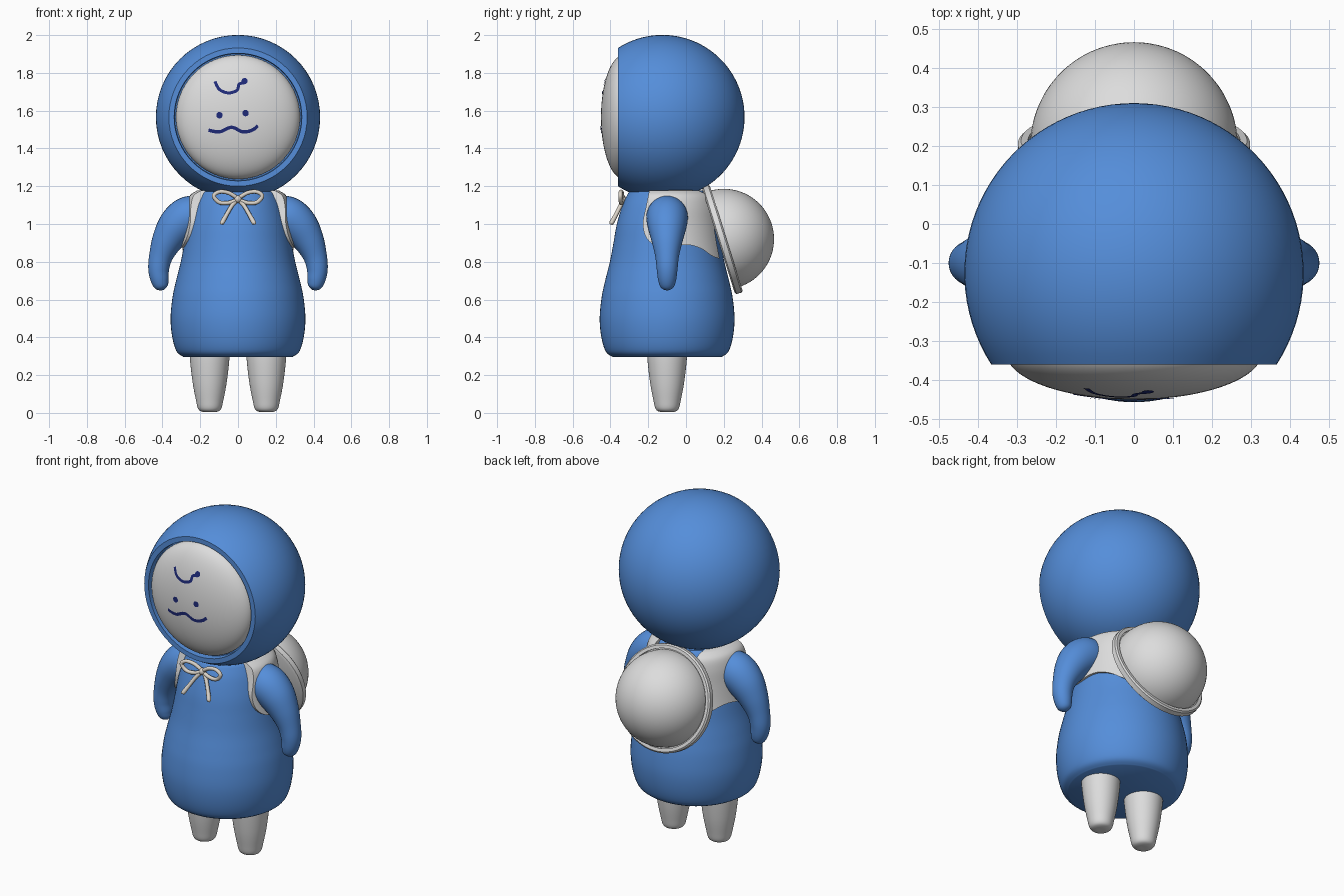
import bpy, bmesh, math
from mathutils import Matrix, Vector

if "Cube" in bpy.data.objects:
    bpy.data.objects.remove(bpy.data.objects["Cube"])


def material(name, rgb):
    m = bpy.data.materials.new(name)
    m.diffuse_color = (*rgb, 1)
    m.use_nodes = True
    m.node_tree.nodes["Principled BSDF"].inputs["Base Color"].default_value = m.diffuse_color
    return m


BLUE = material("blue cloth", (0.09, 0.27, 0.70))
WHITE = material("soft white", (0.72, 0.72, 0.72))
CREAM = material("cream ribbon", (0.70, 0.65, 0.58))
NAVY = material("navy ink", (0.013, 0.023, 0.19))


def spline(pts, n=5):
    """Catmull-Rom through points of any dimension."""
    out = []
    for i in range(len(pts) - 1):
        a, b, c, d = (pts[max(0, min(len(pts) - 1, k))] for k in range(i - 1, i + 3))
        for j in range(n):
            t = j / n
            out.append(tuple(0.5 * (2 * q + (r - p) * t + (2 * p - 5 * q + 4 * r - s) * t * t
                                    + (3 * q - p - 3 * r + s) * t ** 3)
                             for p, q, r, s in zip(a, b, c, d)))
    return out + [tuple(pts[-1])]


def finish(name, bm, mat, angle=40, fix=True):
    bmesh.ops.remove_doubles(bm, verts=bm.verts, dist=1e-5)
    if fix:
        bmesh.ops.recalc_face_normals(bm, faces=bm.faces)
    me = bpy.data.meshes.new(name)
    bm.to_mesh(me)
    bm.free()
    me.materials.append(mat)
    ob = bpy.data.objects.new(name, me)
    bpy.context.collection.objects.link(ob)
    smooth(ob, angle)
    return ob


def smooth(ob, angle=40):
    bpy.ops.object.select_all(action='DESELECT')
    ob.select_set(True)
    bpy.context.view_layer.objects.active = ob
    bpy.ops.object.shade_smooth_by_angle(angle=math.radians(angle))


def bridge(bm, rings):
    for a, b in zip(rings, rings[1:]):
        for i in range(len(a)):
            j = (i + 1) % len(a)
            bm.faces.new((a[i], a[j], b[j], b[i]))


def lathe(name, profile, mat, loc, tilt=0, seg=64):
    """Revolve (radius, height) pairs about z, then tilt about x and move."""
    bm = bmesh.new()
    mx = Matrix.Translation(loc) @ Matrix.Rotation(tilt, 4, 'X')
    rings = []
    for r, h in profile:
        r = max(r, 0)
        rings.append([bm.verts.new(mx @ Vector((r * math.cos(2 * math.pi * i / seg),
                                                r * math.sin(2 * math.pi * i / seg), h)))
                      for i in range(seg)])
    bridge(bm, rings)
    return finish(name, bm, mat)


def tube(name, pts, mat, seg=24, n=6):
    """Sweep a circle along (x, y, z, radius) points."""
    bm = bmesh.new()
    path = spline(pts, n)
    rings = []
    for k, p in enumerate(path):
        t = Vector(path[min(k + 1, len(path) - 1)][:3]) - Vector(path[max(k - 1, 0)][:3])
        u = t.cross(Vector((0, 1, 0))).normalized()
        v = u.cross(t).normalized()
        r = max(p[3], 0)
        rings.append([bm.verts.new(Vector(p[:3]) + r * (u * math.cos(2 * math.pi * i / seg)
                                                        + v * math.sin(2 * math.pi * i / seg)))
                      for i in range(seg)])
    bridge(bm, rings)
    return finish(name, bm, mat)


def arc(r, a0, a1, n=24, depth=None):
    """Arc of (radius, height); angle 0 is the top pole."""
    d = depth or r
    return [(r * math.sin(math.radians(a0 + (a1 - a0) * i / n)),
             d * math.cos(math.radians(a0 + (a1 - a0) * i / n))) for i in range(n + 1)]


# Hood: sphere with a flat rim and a recessed opening
HEAD_Z = 1.566
rim_angle = math.degrees(math.acos(0.235 / 0.435))
lathe("hood", arc(0.435, 180, rim_angle, 32) + [(0.338, 0.235), (0.335, 0.20), (0, 0.20)],
      BLUE, (0, -0.125, HEAD_Z), math.pi / 2)

# Face dome
FACE_R, FACE_D, FACE_Y = 0.328, 0.12, -0.33
lathe("face", arc(FACE_R, 0, 90, 28, FACE_D) + [(FACE_R, -0.01)],
      WHITE, (0, FACE_Y, HEAD_Z), math.pi / 2, 80)


# Painted face marks: thin strips that follow the dome
def on_face(x, z, lift=0.004):
    q = max(0, 1 - (x * x + (z - HEAD_Z) ** 2) / FACE_R ** 2)
    return Vector((x, FACE_Y - FACE_D * math.sqrt(q) - lift, z))


def stroke(name, pts, width):
    bm = bmesh.new()
    path = [Vector(p) for p in spline(pts, 6)]
    pairs = []
    for k, p in enumerate(path):
        t = (path[min(k + 1, len(path) - 1)] - path[max(k - 1, 0)]).normalized()
        o = Vector((-t.y, t.x)) * width / 2
        pairs.append([bm.verts.new(on_face(*(p + o))), bm.verts.new(on_face(*(p - o)))])
    for (a, b), (c, d) in zip(pairs, pairs[1:]):
        bm.faces.new((a, b, d, c))
    finish(name, bm, NAVY, fix=False)


def dot(name, x, z, r):
    bm = bmesh.new()
    bm.faces.new([bm.verts.new(on_face(x + r * math.cos(i * math.pi / 8),
                                       z + r * math.sin(i * math.pi / 8))) for i in range(16)])
    finish(name, bm, NAVY, fix=False)


stroke("mouth", [(-0.156, 1.497), (-0.098, 1.488), (-0.034, 1.512), (0.024, 1.488),
                 (0.075, 1.497), (0.105, 1.520)], 0.018)
stroke("hair_curl", [(-0.122, 1.755), (-0.098, 1.712), (-0.05, 1.694), (-0.005, 1.708),
                     (0.006, 1.74), (0.035, 1.748)], 0.016)
dot("curl_tip", 0.035, 1.757, 0.016)
dot("left_eye", -0.098, 1.576, 0.017)
dot("right_eye", 0.04, 1.587, 0.017)

# Pear-shaped dress
MID_Y = -0.10
dress = [(0.29, 0.297), (0.325, 0.325), (0.348, 0.40), (0.357, 0.50), (0.347, 0.61),
         (0.328, 0.70), (0.303, 0.80), (0.284, 0.90), (0.266, 1.00), (0.236, 1.10), (0.205, 1.165)]
lathe("dress", [(0, 0.297)] + spline(dress) + [(0.19, 1.178), (0, 1.18)], BLUE, (0, MID_Y, 0))

# Shoulder yoke: a slightly larger shell trimmed to a side outline
shell = [(0.318, 0.78), (0.297, 0.90), (0.284, 1.00), (0.274, 1.09), (0.255, 1.15), (0.215, 1.178)]
outline = spline([(-0.18, 1.25), (-0.21, 1.10), (-0.228, 1.0), (-0.205, 0.92), (-0.13, 0.875),
                  (0.0, 0.89), (0.08, 0.87), (0.15, 0.825), (0.25, 0.80)]) + [(0.3, 1.25)]
for side, s in (("left", -1), ("right", 1)):
    yoke = lathe(side + "_yoke", [(0, 0.78)] + spline(shell) + [(0, 1.185)], WHITE, (0, MID_Y, 0))
    bm = bmesh.new()
    ends = [[bm.verts.new((s * x, y, z)) for y, z in outline] for x in (0.14, 0.5)]
    bridge(bm, ends)
    for ring in ends:
        bm.faces.new(ring)
    cutter = finish("yoke_cutter", bm, WHITE)
    mod = yoke.modifiers.new("trim", 'BOOLEAN')
    mod.operation, mod.solver, mod.object = 'INTERSECT', 'EXACT', cutter
    bpy.context.view_layer.objects.active = yoke
    bpy.ops.object.modifier_apply(modifier=mod.name)
    bpy.data.objects.remove(cutter)
    smooth(yoke)

# Arms, legs and the bow's mirrored halves
arm = [(0.20, 1.05, 0.10), (0.265, 1.035, 0.11), (0.325, 0.985, 0.102), (0.375, 0.91, 0.082),
       (0.408, 0.83, 0.063), (0.42, 0.76, 0.055), (0.413, 0.70, 0.047), (0.40, 0.665, 0.032),
       (0.393, 0.65, 0)]
leg = [(0.0, 0.004), (0.035, 0.005), (0.06, 0.02), (0.073, 0.07), (0.09, 0.16), (0.104, 0.28),
       (0.106, 0.36)]
loop = [(0, 1.135), (0.05, 1.165), (0.10, 1.170), (0.128, 1.148), (0.10, 1.115),
        (0.05, 1.112), (0, 1.13)]
tail = [(0.0, -0.325, 1.13, 0.012), (0.03, -0.345, 1.10, 0.011), (0.06, -0.37, 1.05, 0.011),
        (0.085, -0.395, 1.005, 0.012), (0.087, -0.397, 1.0, 0)]
for side, s in (("left", -1), ("right", 1)):
    tube(side + "_arm", [(s * x, MID_Y, z, r) for x, z, r in arm], BLUE, 32)
    lathe(side + "_leg", [(0, 0)] + spline(leg) + [(0, 0.36)], WHITE, (s * 0.15, MID_Y, 0), 0, 40)
    tube(side + "_bow_loop", [(s * x, -0.335 - 0.1 * x, z, 0.011) for x, z in loop], CREAM, 10)
    tube(side + "_bow_tail", [(s * x, y, z, r) for x, y, z, r in tail], CREAM, 10)
lathe("bow_knot", arc(0.02, 0, 180, 10), CREAM, (0, -0.335, 1.132), 0, 16)

# Round backpack: tilted lip with a dome
tilt = -math.atan2(0.954, 0.298)
lathe("backpack", [(0, -0.03), (0.285, -0.03), (0.298, -0.022), (0.298, 0.006), (0.29, 0.014),
                   (0.272, 0.014), (0.272, 0.006), (0.266, 0.006)] + arc(0.266, 88, 0, 24),
      WHITE, (0, 0.20, 0.92), tilt)
